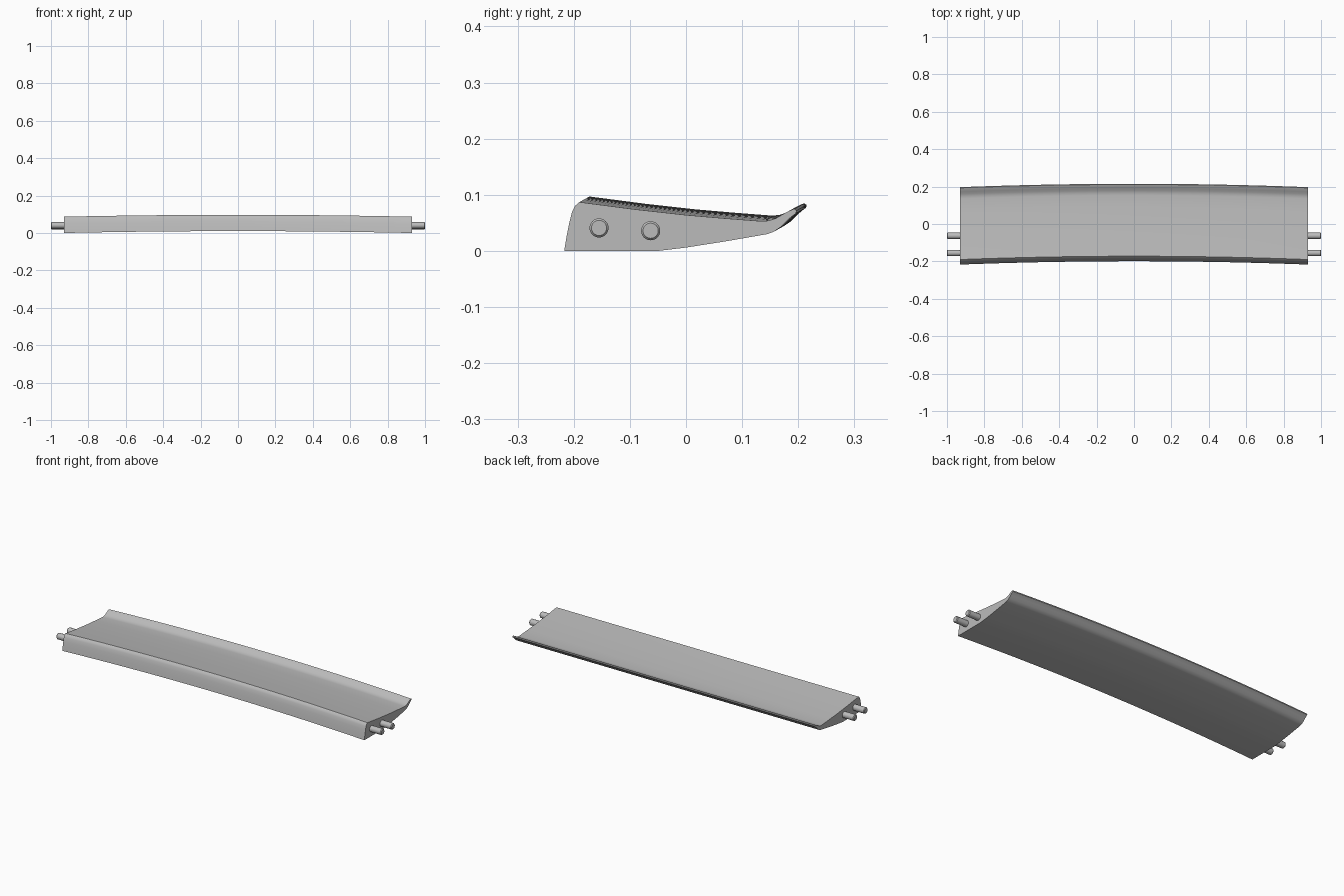
import bpy
import bmesh
import math

cube = bpy.data.objects.get("Cube")
if cube:
    bpy.data.objects.remove(cube, do_unlink=True)

HALF = 0.93           # half length of the blade body
STEPS = 32            # sections along the bow
BOW_Y, BOW_Z = 0.018, 0.010

grey = bpy.data.materials.new("plain grey")
grey.use_nodes = True
colour = (0.5, 0.5, 0.5, 1)
grey.diffuse_color = colour
grey.node_tree.nodes["Principled BSDF"].inputs["Base Color"].default_value = colour


def finish(name, bm, angle):
    bmesh.ops.recalc_face_normals(bm, faces=bm.faces[:])
    mesh = bpy.data.meshes.new(name)
    bm.to_mesh(mesh)
    bm.free()
    obj = bpy.data.objects.new(name, mesh)
    bpy.context.collection.objects.link(obj)
    mesh.materials.append(grey)
    bpy.ops.object.select_all(action='DESELECT')
    obj.select_set(True)
    bpy.context.view_layer.objects.active = obj
    bpy.ops.object.shade_smooth_by_angle(angle=math.radians(angle))
    return obj


# Cross-section (y, z) at the ends: flat foot, rising underside, lip, top, nose
profile = [
    (-0.217, 0), (-0.05, 0), (0.0, 0.006), (0.07, 0.017), (0.145, 0.030),
    (0.156, 0.034), (0.168, 0.042), (0.18, 0.054), (0.188, 0.061),
    (0.196, 0.067), (0.197, 0.072), (0.193, 0.075), (0.185, 0.072),
    (0.172, 0.065), (0.16, 0.058), (0.148, 0.054), (0.135, 0.053),
    (0.07, 0.058), (0.0, 0.064), (-0.09, 0.074), (-0.19, 0.087),
    (-0.198, 0.080), (-0.203, 0.070), (-0.208, 0.050), (-0.213, 0.025),
]

# Blade body: the section swept along a shallow bow
bm = bmesh.new()
rings = []
for i in range(STEPS + 1):
    t = 2 * i / STEPS - 1
    lift = 1 - t * t
    rings.append([bm.verts.new((t * HALF, y + BOW_Y * lift, z + BOW_Z * lift))
                  for y, z in profile])
n = len(profile)
for a, b in zip(rings, rings[1:]):
    for j in range(n):
        k = (j + 1) % n
        bm.faces.new((a[j], a[k], b[k], b[j]))
bm.faces.new(rings[0])
bm.faces.new(rings[-1])
finish("curved_blade", bm, 35)


# Mounting pegs: chamfered round pins, two at each end
def peg(name, side, y, z):
    bm = bmesh.new()
    loops = []
    for x, r in ((HALF - 0.01, 0.017), (0.996, 0.017), (1.0, 0.0135)):
        loops.append([bm.verts.new((side * x, y + r * math.cos(a), z + r * math.sin(a)))
                      for a in (math.tau * k / 32 for k in range(32))])
    for a, b in zip(loops, loops[1:]):
        for j in range(32):
            k = (j + 1) % 32
            bm.faces.new((a[j], a[k], b[k], b[j]))
    bm.faces.new(loops[0])
    bm.faces.new(loops[-1])
    finish(name, bm, 30)


for label, side in (("left", 1), ("right", -1)):
    peg(label + "_front_peg", side, -0.155, 0.041)
    peg(label + "_rear_peg", side, -0.063, 0.036)
